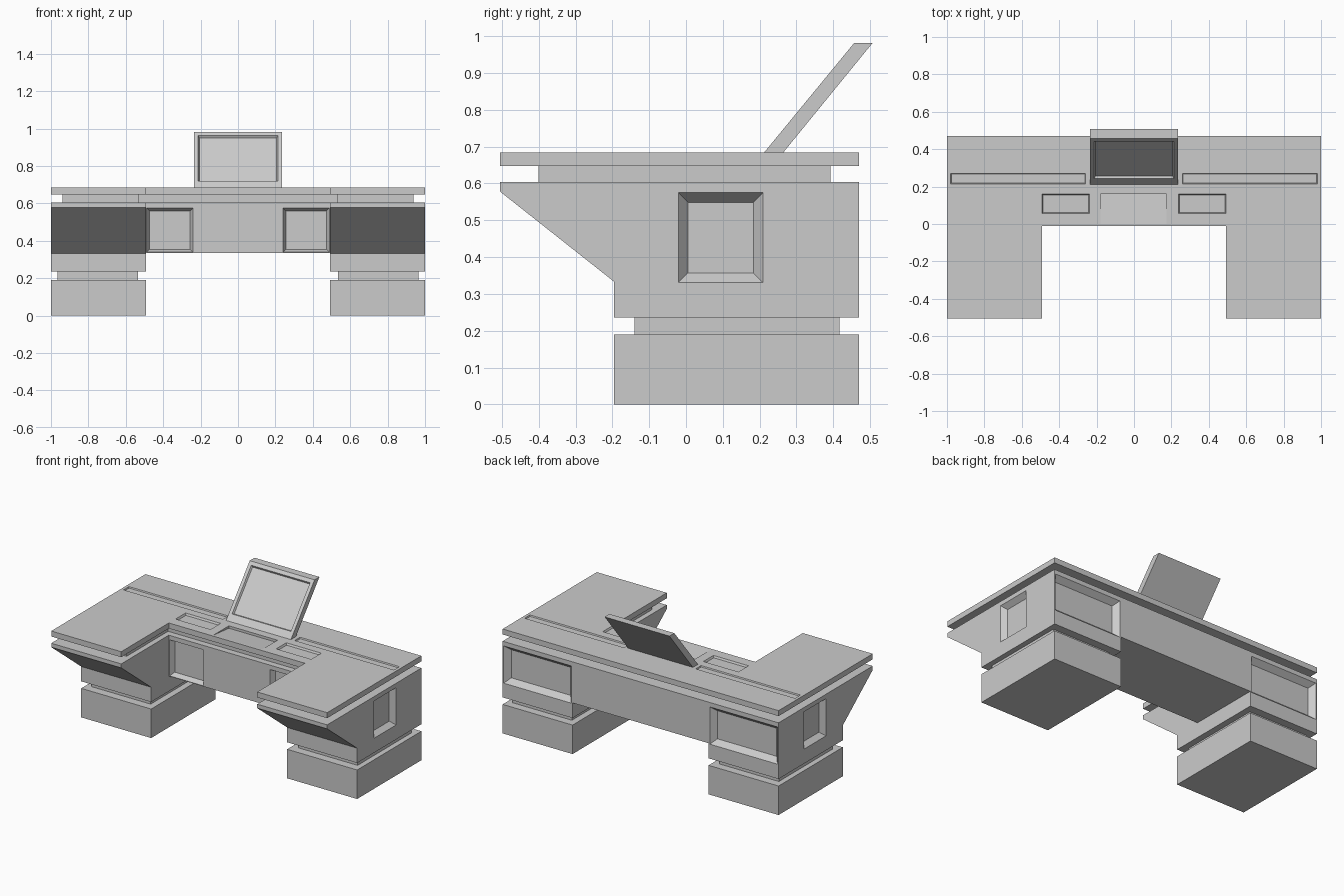
import bpy, bmesh
from mathutils import Vector

if "Cube" in bpy.data.objects:
    bpy.data.objects.remove(bpy.data.objects["Cube"])


def prism(bm, pts, axis, lo, hi):
    """Extrude a 2D outline along x (pts are y,z) or z (pts are x,y)."""
    def place(p, h):
        return (h, p[0], p[1]) if axis == 'x' else (p[0], p[1], h)
    a = [bm.verts.new(place(p, lo)) for p in pts]
    b = [bm.verts.new(place(p, hi)) for p in pts]
    bm.faces.new(a[::-1])
    bm.faces.new(b)
    for i in range(len(pts)):
        j = (i + 1) % len(pts)
        bm.faces.new((a[i], a[j], b[j], b[i]))


def box(bm, x0, x1, y0, y1, z0, z1):
    prism(bm, [(x0, y0), (x1, y0), (x1, y1), (x0, y1)], 'z', z0, z1)


def recess(bm, centre, normal, u, hu, hv, inset, depth):
    """Tapered pocket cutter sunk into a surface, overshooting it slightly."""
    c, n, u = Vector(centre), Vector(normal).normalized(), Vector(u)
    v = n.cross(u)
    over = 0.01
    rings = []
    for h, grow in ((-depth, -inset), (over, inset * over / depth)):
        rings.append([bm.verts.new(c + n * h + u * (su * (hu + grow)) + v * (sv * (hv + grow)))
                      for su, sv in ((-1, -1), (1, -1), (1, 1), (-1, 1))])
    a, b = rings
    bm.faces.new(a[::-1])
    bm.faces.new(b)
    for i in range(4):
        j = (i + 1) % 4
        bm.faces.new((a[i], a[j], b[j], b[i]))


def make(name, bm):
    bmesh.ops.recalc_face_normals(bm, faces=bm.faces)
    mesh = bpy.data.meshes.new(name)
    bm.to_mesh(mesh)
    bm.free()
    ob = bpy.data.objects.new(name, mesh)
    bpy.context.collection.objects.link(ob)
    return ob


def cut(ob, bm):
    cutter = make(ob.name + "_cutter", bm)
    cutter.hide_render = True
    mod = ob.modifiers.new("recesses", 'BOOLEAN')
    mod.operation, mod.solver, mod.object = 'DIFFERENCE', 'EXACT', cutter
    bpy.context.view_layer.objects.active = ob
    bpy.ops.object.modifier_apply(modifier=mod.name)
    bpy.data.objects.remove(cutter)


def mirror(ob):
    ob.modifiers.new("mirror", 'MIRROR').use_axis[0] = True


def u_shape(xo, xi, yf, ym, yb):
    return [(-xo, yf), (-xi, yf), (-xi, ym), (xi, ym),
            (xi, yf), (xo, yf), (xo, yb), (-xo, yb)]


# U-shaped worktop with control pockets and long grooves
bm = bmesh.new()
prism(bm, u_shape(1, 0.493, -0.505, -0.012, 0.47), 'z', 0.648, 0.684)
worktop = make("worktop", bm)
bm = bmesh.new()
for s in (-1, 1):
    recess(bm, (s * 0.365, 0.108, 0.684), (0, 0, 1), (1, 0, 0), 0.127, 0.052, 0.006, 0.012)
    recess(bm, (s * 0.62, 0.243, 0.684), (0, 0, 1), (1, 0, 0), 0.36, 0.028, 0.003, 0.008)
prism(bm, [(0, 0.684), (0.16, 0.668), (0.16, 0.70), (0, 0.70)], 'x', -0.178, 0.174)
cut(worktop, bm)

# Set-back layer beneath the worktop
bm = bmesh.new()
prism(bm, u_shape(0.937, 0.528, -0.40, 0.03, 0.392), 'z', 0.604, 0.648)
make("worktop_neck", bm)

# Side cabinets with sloped fronts, pockets on outer side and back
bm = bmesh.new()
prism(bm, [(-0.505, 0.604), (-0.505, 0.578), (-0.195, 0.333), (-0.195, 0.236),
           (0.47, 0.236), (0.47, 0.604)], 'x', 0.493, 1)
cabinet = make("side_cabinets", bm)
bm = bmesh.new()
recess(bm, (1, 0.094, 0.453), (1, 0, 0), (0, 1, 0), 0.115, 0.122, 0.026, 0.032)
recess(bm, (0.747, 0.47, 0.453), (0, 1, 0), (1, 0, 0), 0.245, 0.122, 0.03, 0.035)
cut(cabinet, bm)
mirror(cabinet)

# Bridge between the cabinets with front pockets
bm = bmesh.new()
box(bm, -0.493, 0.493, -0.012, 0.47, 0.335, 0.604)
bridge = make("centre_bridge", bm)
bm = bmesh.new()
for s in (-1, 1):
    recess(bm, (s * 0.364, -0.012, 0.457), (0, -1, 0), (1, 0, 0), 0.124, 0.118, 0.016, 0.032)
cut(bridge, bm)

# Pedestal necks and feet
bm = bmesh.new()
box(bm, 0.535, 0.965, -0.14, 0.417, 0.19, 0.236)
mirror(make("pedestal_necks", bm))
bm = bmesh.new()
box(bm, 0.493, 1, -0.195, 0.47, 0, 0.19)
mirror(make("pedestal_feet", bm))

# Tilted screen with sunken display
bm = bmesh.new()
prism(bm, [(0.212, 0.684), (0.264, 0.684), (0.507, 0.982), (0.457, 0.982)], 'x', -0.235, 0.235)
screen = make("screen", bm)
bm = bmesh.new()
recess(bm, (0, 0.342, 0.842), (0, -0.772, 0.635), (1, 0, 0), 0.213, 0.157, 0.006, 0.012)
cut(screen, bm)
